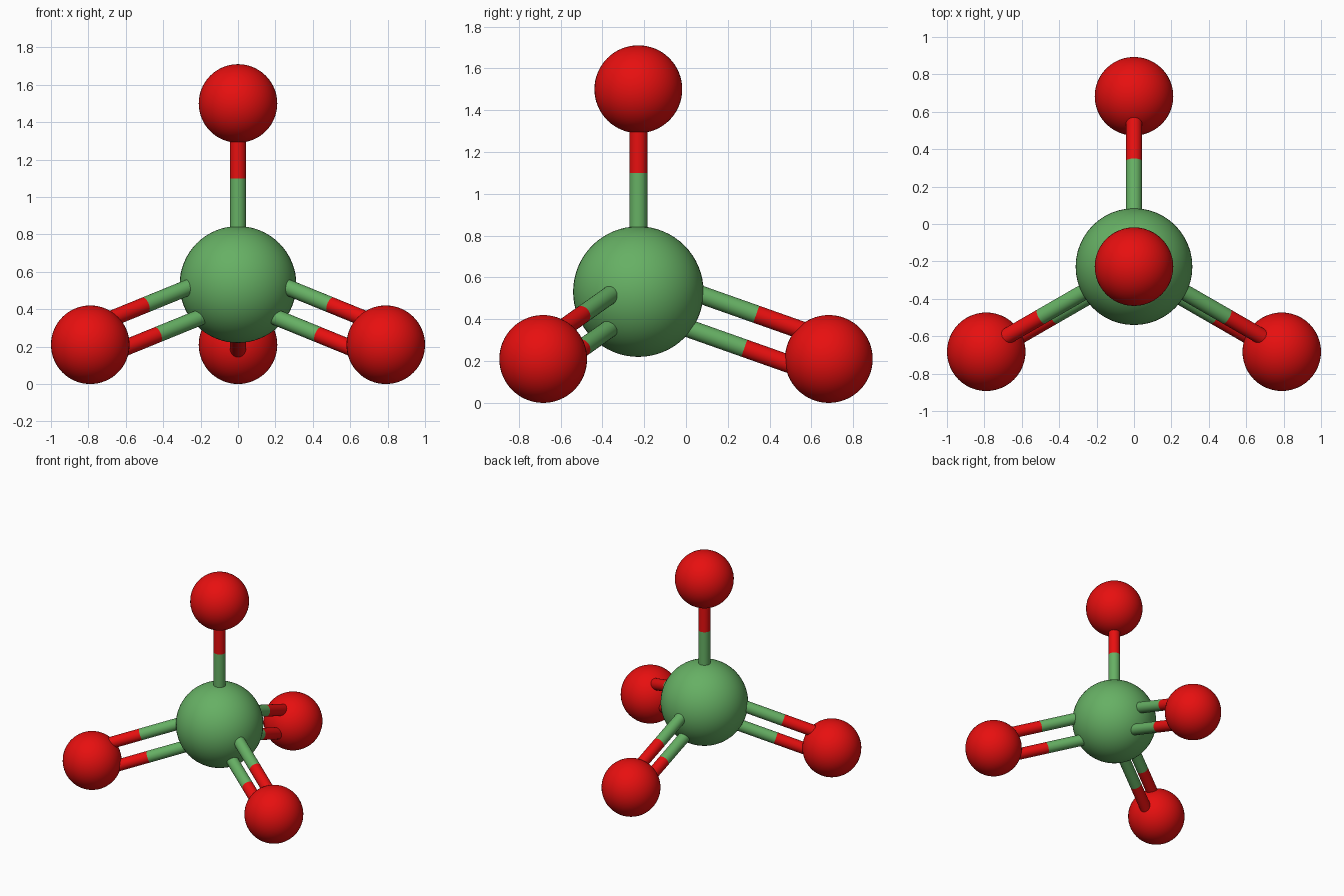
import bpy
from mathutils import Vector

if "Cube" in bpy.data.objects:
    bpy.data.objects.remove(bpy.data.objects["Cube"])

CORE_R, OUTER_R, BOND_R = 0.312, 0.21, 0.043
GAP = 0.086            # offset of each strand of a double bond from its axis
SPLIT = 0.568          # distance from the core where the bond colour changes


def material(name, colour):
    m = bpy.data.materials.new(name)
    m.diffuse_color = (*colour, 1.0)
    m.use_nodes = True
    m.node_tree.nodes["Principled BSDF"].inputs["Base Color"].default_value = m.diffuse_color
    return m


green = material("soft green", (0.133, 0.434, 0.127))
red = material("bright red", (0.83, 0.005, 0.005))


def finish(name, mat):
    obj = bpy.context.object
    obj.name = name
    obj.data.materials.append(mat)
    bpy.ops.object.shade_smooth_by_angle()
    return obj


def ball(name, centre, radius, mat):
    bpy.ops.mesh.primitive_uv_sphere_add(segments=48, ring_count=32,
                                         radius=radius, location=centre)
    finish(name, mat)


def rod(name, a, b, mat):
    d = b - a
    bpy.ops.mesh.primitive_cylinder_add(
        vertices=24, radius=BOND_R, depth=d.length, end_fill_type='NOTHING',
        location=(a + b) / 2, rotation=d.to_track_quat('Z', 'Y').to_euler())
    finish(name, mat)


def strand(name, a, b, shift):
    # one bond strand: green near the core, red near the outer ball
    mid = a + (b - a).normalized() * SPLIT
    rod(name + "_inner", a + shift, mid + shift, green)
    rod(name + "_outer", mid + shift, b + shift, red)


# Central ball
core = Vector((0, -0.228, 0.532))
ball("core_ball", core, CORE_R, green)

# Outer balls at the corners of a tetrahedron
outer = {
    "top": Vector((0, -0.228, 1.5)),
    "back": Vector((0, 0.683, 0.21)),
    "left": Vector((-0.79, -0.683, 0.21)),
    "right": Vector((0.79, -0.683, 0.21)),
}
for name, pos in outer.items():
    ball(name + "_ball", pos, OUTER_R, red)
    if name == "top":
        # single bond
        strand("top_bond", core, pos, Vector())
        continue
    # double bond, strands spread one above the other
    side = Vector((1, 0, 0)) if name == "back" else Vector((0, 1, 0))
    spread = (pos - core).cross(side).normalized() * GAP
    if spread.z < 0:
        spread = -spread
    strand(name + "_upper_bond", core, pos, spread)
    strand(name + "_lower_bond", core, pos, -spread)
